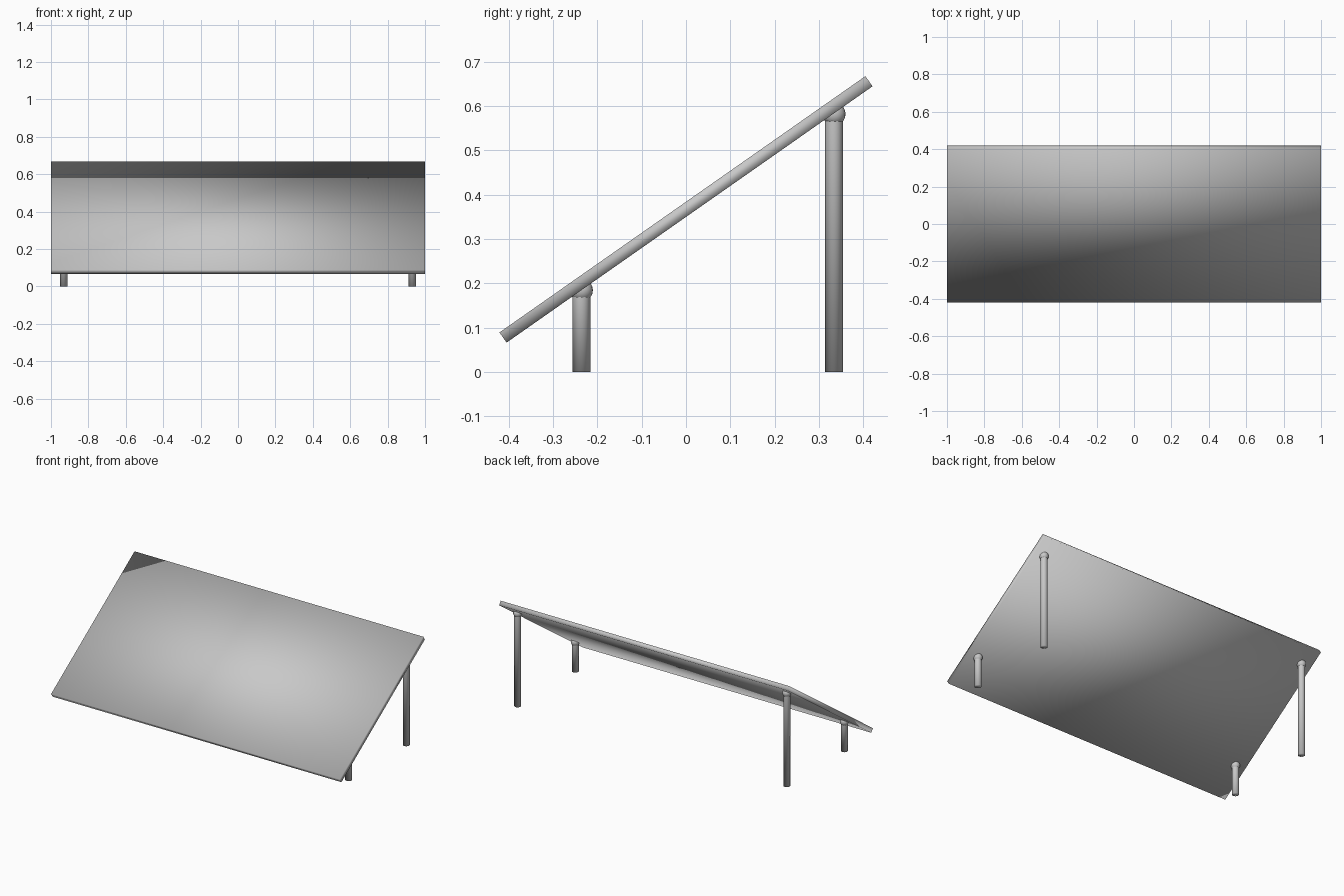
import bpy
import bmesh
import math

cube = bpy.data.objects.get("Cube")
if cube:
    bpy.data.objects.remove(cube, do_unlink=True)

TILT = math.radians(35)

# Single plain grey finish
grey = bpy.data.materials.new("plain_grey")
grey.use_nodes = True
grey.diffuse_color = (0.58, 0.58, 0.58, 1)
grey.node_tree.nodes["Principled BSDF"].inputs["Base Color"].default_value = (0.58, 0.58, 0.58, 1)


def finish(name):
    """Name the active object, colour it and smooth it all over."""
    obj = bpy.context.object
    obj.name = name
    obj.data.materials.append(grey)
    bpy.ops.object.shade_smooth()


def open_top(mesh):
    """Remove the hidden upper cap of a leg."""
    bm = bmesh.new()
    bm.from_mesh(mesh)
    caps = [f for f in bm.faces if f.normal.z > 0.9]
    bmesh.ops.delete(bm, geom=caps, context="FACES_ONLY")
    bm.to_mesh(mesh)
    bm.free()


# Tilted panel: a softly shaded thin box, sized in its own mesh
bpy.ops.mesh.primitive_cube_add(size=1, location=(0, 0, 0.367), rotation=(TILT, 0, 0))
bpy.context.object.scale = (2, 1.008, 0.028)
bpy.ops.object.transform_apply(location=False, rotation=False, scale=True)
finish("panel")

# Legs with ball joints touching the underside of the panel
for side, x in (("left", 0.932), ("right", -0.932)):
    for row, y, top in (("front", -0.236, 0.185), ("back", 0.334, 0.582)):
        bpy.ops.mesh.primitive_cylinder_add(
            vertices=24, radius=0.02, depth=top, location=(x, y, top / 2))
        open_top(bpy.context.object.data)
        finish(f"{row}_{side}_leg")
        bpy.ops.mesh.primitive_uv_sphere_add(
            segments=16, ring_count=10, radius=0.026,
            location=(x, y, top), rotation=(TILT, 0, 0))
        finish(f"{row}_{side}_joint")
